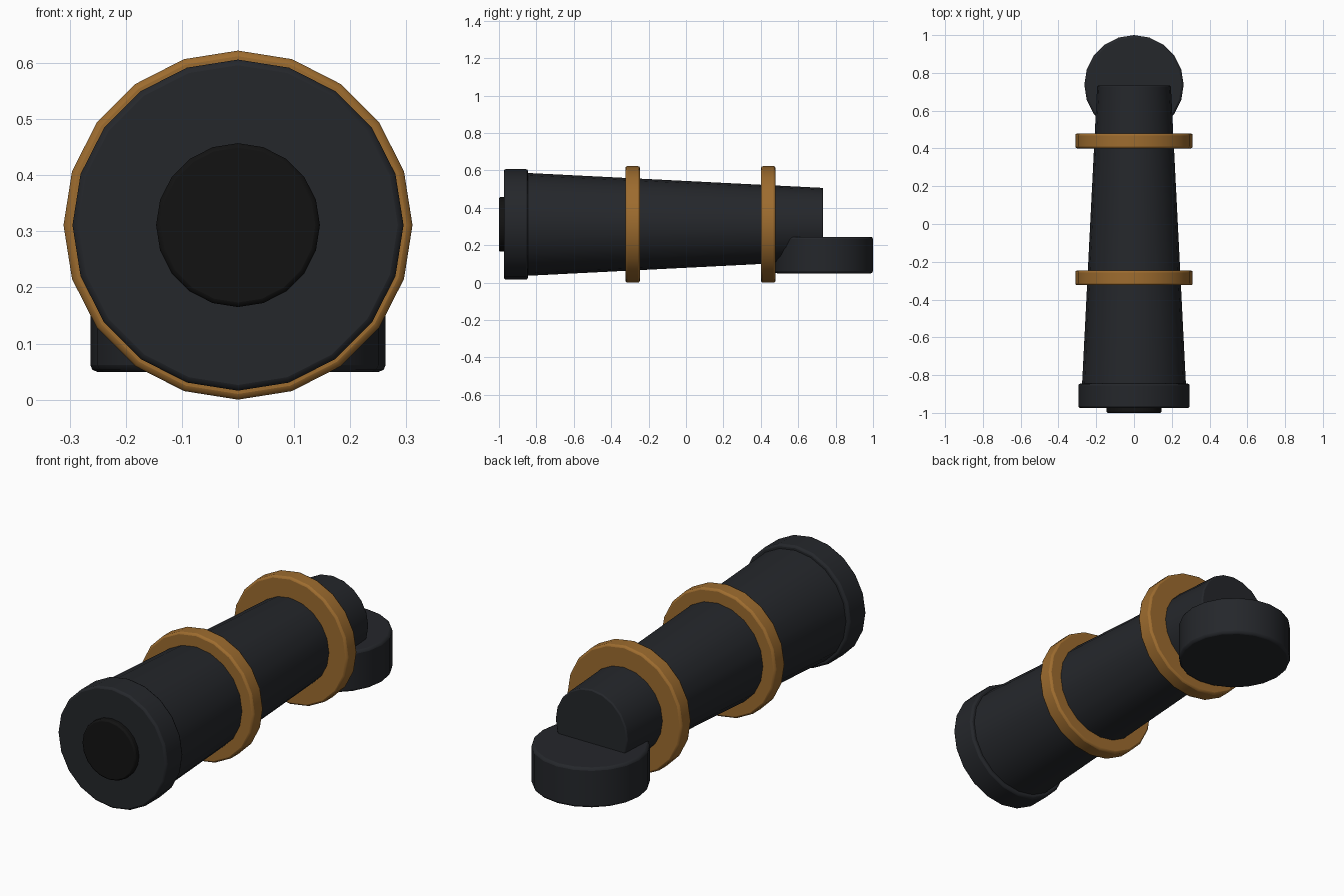
import bpy
import math

if "Cube" in bpy.data.objects:
    bpy.data.objects.remove(bpy.data.objects["Cube"])

AXIS_Z = 0.311
SIDES = 20


def material(name, rgb):
    m = bpy.data.materials.new(name)
    m.diffuse_color = (*rgb, 1.0)
    m.use_nodes = True
    m.node_tree.nodes["Principled BSDF"].inputs["Base Color"].default_value = m.diffuse_color
    return m


iron = material("dark_iron", (0.018, 0.020, 0.024))
black = material("bore_black", (0.006, 0.006, 0.006))
brass = material("brass", (0.34, 0.15, 0.028))


def finish(ob, name, mat, bevel):
    ob.name = name
    ob.data.materials.append(mat)
    bpy.ops.object.transform_apply(location=False, rotation=True, scale=True)
    if bevel:
        b = ob.modifiers.new("edge_bevel", 'BEVEL')
        b.width = bevel
        b.segments = 2
        b.limit_method = 'ANGLE'
        b.angle_limit = math.radians(40)
    bpy.ops.object.shade_smooth_by_angle(angle=math.radians(30))
    return ob


def tube(name, y0, y1, r0, r1, mat, bevel=0.0):
    """Solid round section along y, radius r0 at y0 and r1 at y1."""
    # rotating by +90 deg about x sends the cone's base to the +y end
    bpy.ops.mesh.primitive_cone_add(
        vertices=SIDES, radius1=r1, radius2=r0, depth=y1 - y0,
        location=(0, (y0 + y1) / 2, AXIS_Z), rotation=(math.pi / 2, 0, 0))
    return finish(bpy.context.object, name, mat, bevel)


# Tapered barrel, muzzle collar and dark bore
tube("barrel", -0.87, 0.733, 0.276, 0.195, iron, 0.006)
tube("muzzle_collar", -0.974, -0.845, 0.295, 0.295, iron, 0.010)
tube("bore", -1.0, -0.90, 0.146, 0.146, black, 0.008)

# Two brass reinforcing bands
for label, y in (("front", -0.285), ("rear", 0.44)):
    tube(label + "_band", y - 0.039, y + 0.039, 0.311, 0.311, brass, 0.010)

# Round foot under the breech
bpy.ops.mesh.primitive_cylinder_add(
    vertices=SIDES, radius=0.263, depth=0.195, location=(0, 0.737, 0.147))
finish(bpy.context.object, "breech_foot", iron, 0.012)
